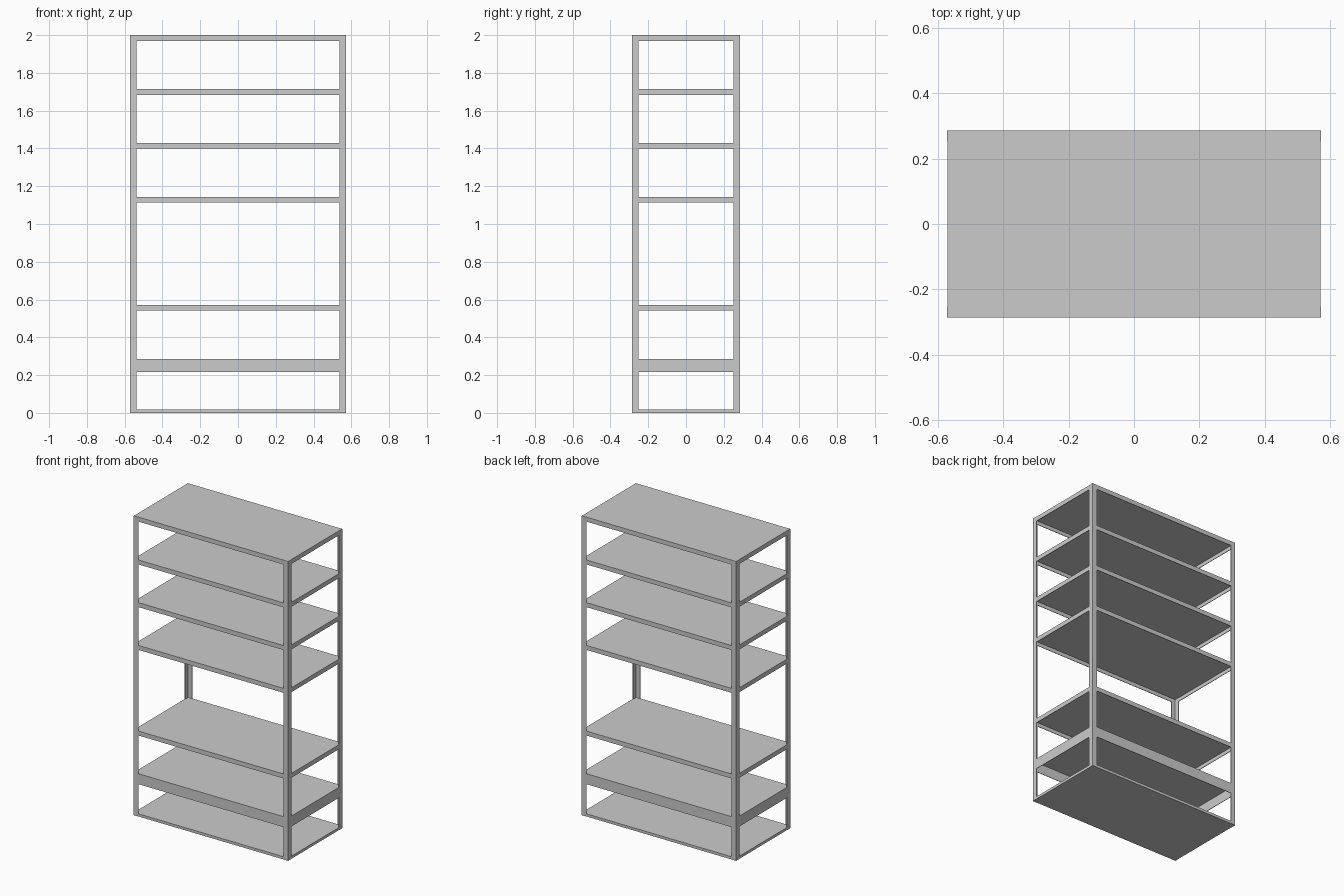
import bpy, bmesh

if "Cube" in bpy.data.objects:
    bpy.data.objects.remove(bpy.data.objects["Cube"])

W, D, H = 0.571, 0.286, 2.0   # half width, half depth, height
FLANGE, T = 0.034, 0.005      # angle-iron flange width and sheet thickness
GAP = 0.001                   # shelves sit just inside the posts


def new_object(name, bm):
    bmesh.ops.recalc_face_normals(bm, faces=bm.faces)
    mesh = bpy.data.meshes.new(name)
    bm.to_mesh(mesh)
    bm.free()
    obj = bpy.data.objects.new(name, mesh)
    bpy.context.collection.objects.link(obj)
    return obj


def corner_post(name, sx, sy):
    """L-shaped angle-iron post, open towards the middle of the rack."""
    profile = [(0, 0), (FLANGE, 0), (FLANGE, T), (T, T), (T, FLANGE), (0, FLANGE)]
    bm = bmesh.new()
    face = bm.faces.new([bm.verts.new((sx * (W - a), sy * (D - b), 0)) for a, b in profile])
    ext = bmesh.ops.extrude_face_region(bm, geom=[face])
    top = [v for v in ext["geom"] if isinstance(v, bmesh.types.BMVert)]
    bmesh.ops.translate(bm, verts=top, vec=(0, 0, H))
    return new_object(name, bm)


def shelf(name, z0, z1, hollow=True):
    """Sheet shelf with a rim folded down, open underneath when hollow."""
    bm = bmesh.new()
    bmesh.ops.create_cube(bm, size=1)
    for v in bm.verts:
        v.co.x *= 2 * (W - GAP)
        v.co.y *= 2 * (D - GAP)
        v.co.z = z1 if v.co.z > 0 else z0
    if hollow:
        bm.normal_update()
        under = min(bm.faces, key=lambda f: f.normal.z)
        bmesh.ops.inset_region(bm, faces=[under], thickness=T)
        ext = bmesh.ops.extrude_face_region(bm, geom=[under])
        verts = [v for v in ext["geom"] if isinstance(v, bmesh.types.BMVert)]
        bmesh.ops.translate(bm, verts=verts, vec=(0, 0, z1 - z0 - T))
        if under.is_valid:
            bmesh.ops.delete(bm, geom=[under], context='FACES_ONLY')
    return new_object(name, bm)


# four corner posts
for sx, side in ((-1, "left"), (1, "right")):
    for sy, end in ((-1, "front"), (1, "back")):
        corner_post(f"{end}_{side}_post", sx, sy)

# bottom board, deep lower shelf, then the regular shelves
shelf("bottom_board", 0, 0.018, hollow=False)
shelf("deep_shelf", 0.216, 0.286)
for i, top in enumerate((0.571, 1.143, 1.429, 1.714, 2.0)):
    shelf(f"shelf_{i + 1}", top - 0.03, top)
